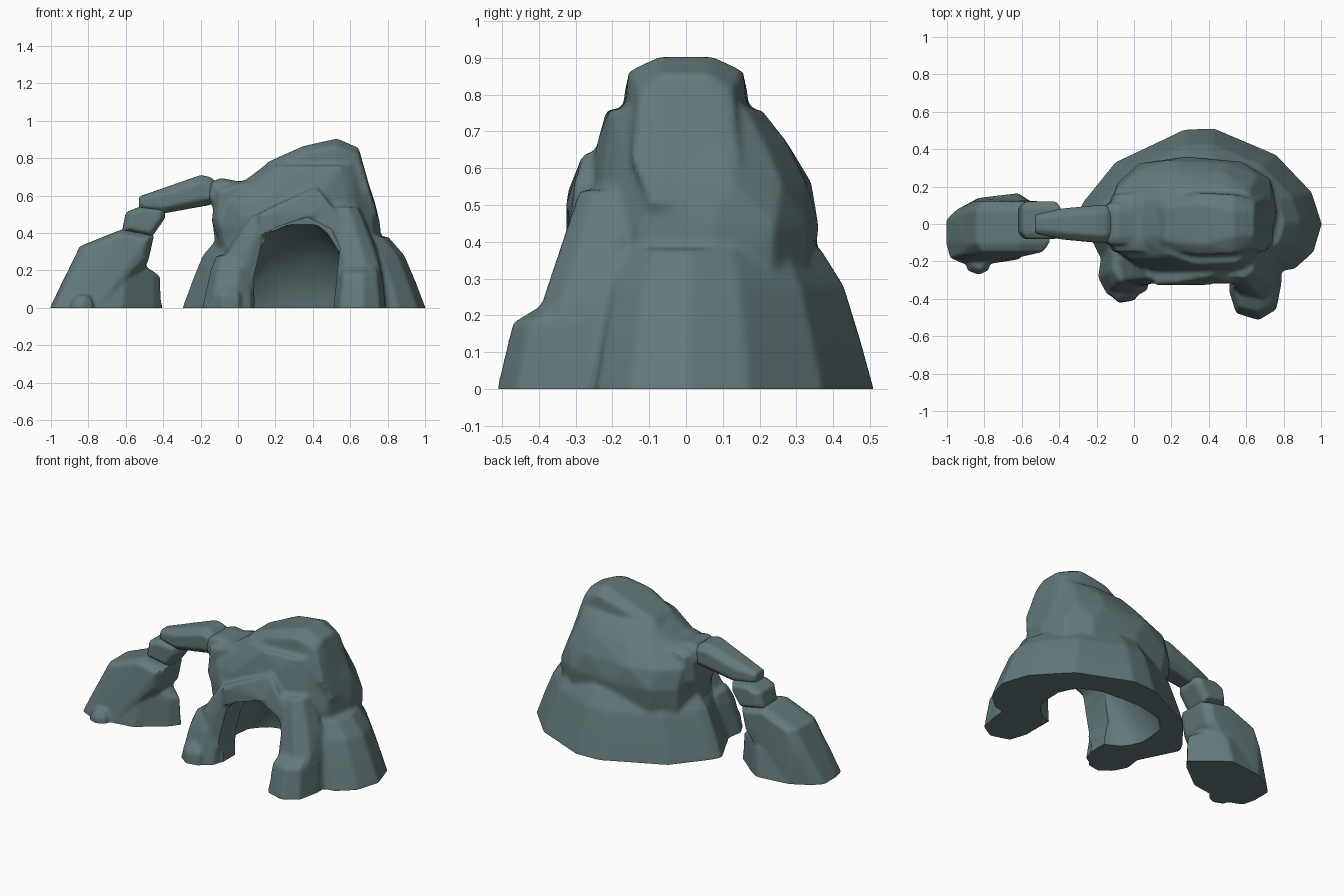
import bpy, bmesh, math, random

if "Cube" in bpy.data.objects:
    bpy.data.objects.remove(bpy.data.objects["Cube"])

random.seed(4)
stone = bpy.data.materials.new("slate_green_stone")
stone.diffuse_color = (0.125, 0.19, 0.197, 1)
stone.use_nodes = True
stone.node_tree.nodes["Principled BSDF"].inputs["Base Color"].default_value = stone.diffuse_color


def ring(z, x0, x1, y0, y1, n=10, jit=0.03):
    """Rough boxy ring of points filling a rectangle at height z."""
    pts = []
    off = random.uniform(0, 0.3)
    for i in range(n):
        a = 2 * math.pi * i / n + off
        c, s = math.cos(a), math.sin(a)
        k = random.uniform(1 - jit, 1 + jit)
        u = math.copysign(abs(c) ** 0.75, c) * k
        v = math.copysign(abs(s) ** 0.75, s) * k
        pts.append(((x0 + x1) / 2 + u * (x1 - x0) / 2, (y0 + y1) / 2 + v * (y1 - y0) / 2, z))
    return pts


def outline(poly, z, centre=(0, 0), k=1.0):
    """Plan outline scaled about a centre at height z."""
    return [(centre[0] + (x - centre[0]) * k, centre[1] + (y - centre[1]) * k, z) for x, y in poly]


def slab(poly, y0, y1, inset=0.82):
    """Front-view polygon given depth, with chamfered front and back."""
    cx = sum(p[0] for p in poly) / len(poly)
    cz = sum(p[1] for p in poly) / len(poly)
    m, h = (y0 + y1) / 2, (y1 - y0) / 2
    pts = []
    for t, k in ((-1, inset), (-0.65, 1), (0.65, 1), (1, inset)):
        pts += [(cx + (x - cx) * k, m + t * h, cz + (z - cz) * k) for x, z in poly]
    return pts


def stations(rows):
    """Chamfered sections along x: (x, half width, bottom, top)."""
    pts = []
    for x, w, z0, z1 in rows:
        h = (z1 - z0) * 0.25
        pts += [(x, s * a, z) for s in (-1, 1) for a, z in ((w, z0 + h), (w, z1 - h), (w * 0.6, z0), (w * 0.6, z1))]
    return pts


def lean(pts):
    """Tip the upper part of a brow stone back into the rock."""
    return [(x, y + max(0, z - 0.53) * 0.4, z) for x, y, z in pts]


def make(name, hulls):
    bm = bmesh.new()
    for pts in hulls:
        part = bmesh.new()
        vs = [part.verts.new(p) for p in pts]
        res = bmesh.ops.convex_hull(part, input=vs)
        junk = {g for g in res["geom_interior"] + res["geom_unused"] if isinstance(g, bmesh.types.BMVert)}
        bmesh.ops.delete(part, geom=list(junk), context='VERTS')
        bmesh.ops.recalc_face_normals(part, faces=part.faces)
        tmp = bpy.data.meshes.new("tmp")
        part.to_mesh(tmp)
        part.free()
        bm.from_mesh(tmp)
        bpy.data.meshes.remove(tmp)
    me = bpy.data.meshes.new(name)
    bm.to_mesh(me)
    bm.free()
    ob = bpy.data.objects.new(name, me)
    bpy.context.collection.objects.link(ob)
    return ob


def weather(ob, cutters=(), voxel=0.013):
    """Fuse the blocks, soften edges, cut the hollows and trim at the ground."""
    r = ob.modifiers.new("fuse", 'REMESH')
    r.mode, r.voxel_size = 'VOXEL', voxel
    s = ob.modifiers.new("soften", 'SMOOTH')
    s.factor, s.iterations = 0.5, 4
    for c in cutters:
        b = ob.modifiers.new("hollow", 'BOOLEAN')
        b.operation, b.solver, b.object = 'DIFFERENCE', 'EXACT', c
    bpy.context.view_layer.update()
    dg = bpy.context.evaluated_depsgraph_get()
    me = bpy.data.meshes.new_from_object(ob.evaluated_get(dg))
    ob.modifiers.clear()
    bm = bmesh.new()
    bm.from_mesh(me)
    cut = bmesh.ops.bisect_plane(bm, geom=bm.verts[:] + bm.edges[:] + bm.faces[:], plane_co=(0, 0, 0),
                                 plane_no=(0, 0, 1), clear_inner=True)
    rim = [e for e in cut["geom_cut"] if isinstance(e, bmesh.types.BMEdge)]
    bmesh.ops.triangle_fill(bm, edges=rim, use_beauty=True, normal=(0, 0, -1))
    bm.to_mesh(me)
    bm.free()
    ob.data = me
    me.materials.clear()
    me.materials.append(stone)
    bpy.ops.object.select_all(action='DESELECT')
    ob.select_set(True)
    bpy.context.view_layer.objects.active = ob
    bpy.ops.object.shade_smooth_by_angle(angle=math.radians(40))


# Main rock: flared base, body, crest, neck, legs and brow
plan = [(-0.30, 0.06), (-0.27, 0.12), (-0.1, 0.33), (0.1, 0.42), (0.27, 0.505), (0.43, 0.51), (0.6, 0.43),
        (0.76, 0.37), (0.86, 0.25), (0.95, 0.17), (1.005, 0), (0.96, -0.15), (0.86, -0.24), (0.6, -0.28),
        (0.0, -0.28), (-0.17, -0.2)]
mid = (0.34, 0.03)
base = (outline(plan, -0.06) + outline(plan, 0) + outline(plan, 0.14, mid, 0.92)
        + outline(plan, 0.28, mid, 0.83) + outline(plan, 0.38, mid, 0.70))
body = (ring(0.2, -0.1, 0.78, -0.27, 0.34, 12) + ring(0.44, -0.14, 0.77, -0.27, 0.355, 12)
        + ring(0.56, -0.11, 0.735, -0.26, 0.345, 12) + ring(0.67, 0.02, 0.70, -0.245, 0.28, 12)
        + ring(0.76, 0.14, 0.67, -0.22, 0.21, 10))
crest = []
for x, w, wt, top in ((0.09, 0.12, 0.08, 0.69), (0.16, 0.135, 0.09, 0.78), (0.35, 0.165, 0.11, 0.865),
                      (0.53, 0.155, 0.07, 0.905), (0.645, 0.125, 0.06, 0.855)):
    for s in (-1, 1):
        crest += [(x, s * wt, top), (x, s * w, top - 0.04), (x + (0.06 if x > 0.6 else 0), s * (w + 0.02), 0.62)]
crest += [(0.745, -0.1, 0.5), (0.745, 0.1, 0.5), (0.2, -0.16, 0.45), (0.2, 0.16, 0.45)]
neck = slab([(-0.14, 0.46), (-0.1, 0.36), (0.25, 0.35), (0.25, 0.72), (0.1, 0.69), (0.0, 0.675), (-0.12, 0.64)],
            -0.15, 0.16, 0.85)
knuckle = slab([(-0.17, 0.6), (-0.13, 0.53), (0.02, 0.5), (0.08, 0.66), (-0.09, 0.695), (-0.15, 0.67)], -0.11, 0.11)
right_foot = (ring(-0.06, 0.51, 0.79, -0.51, -0.15, 8) + ring(0, 0.51, 0.79, -0.51, -0.15, 8)
              + ring(0.18, 0.53, 0.77, -0.475, -0.15, 8) + ring(0.22, 0.54, 0.75, -0.41, -0.15, 8))
right_leg = (ring(0, 0.5, 0.80, -0.41, -0.1, 8) + ring(0.22, 0.53, 0.77, -0.40, -0.1, 8)
             + ring(0.35, 0.53, 0.73, -0.33, -0.1, 8) + ring(0.54, 0.47, 0.65, -0.29, -0.1, 8))
left_foot = (ring(-0.06, -0.19, 0.09, -0.40, -0.1, 8) + ring(0, -0.19, 0.09, -0.40, -0.1, 8)
             + ring(0.2, -0.15, 0.09, -0.35, -0.1, 8) + ring(0.28, -0.12, 0.07, -0.31, -0.1, 8))
left_boulder = ring(-0.06, -0.14, 0.03, -0.43, -0.2, 7) + ring(0.07, -0.14, 0.03, -0.42, -0.2, 7) \
    + ring(0.12, -0.1, 0.01, -0.38, -0.2, 7)
left_leg = (ring(0.1, -0.13, 0.12, -0.34, -0.05, 8) + ring(0.3, -0.07, 0.15, -0.33, -0.05, 8)
            + ring(0.49, 0.05, 0.2, -0.31, -0.05, 8))
brow_left = lean(slab([(0.12, 0.38), (0.1, 0.5), (0.2, 0.55), (0.42, 0.65), (0.43, 0.5), (0.3, 0.45)],
                      -0.325, -0.05, 0.94))
brow_right = lean(slab([(0.36, 0.48), (0.42, 0.65), (0.47, 0.59), (0.62, 0.38), (0.55, 0.36)], -0.32, -0.05, 0.94))
rock = make("cave_rock", [base, body, crest, neck, knuckle, right_foot, right_leg, left_foot, left_boulder,
                          left_leg, brow_left, brow_right])

# Hollow of the cave: arched mouth and a wider domed chamber open below
mouth = [(0.10, -0.1), (0.08, 0.15), (0.13, 0.36), (0.2, 0.43), (0.37, 0.485), (0.5, 0.42), (0.545, 0.32), (0.50, -0.1)]
mouth_cut = make("mouth_cutter", [[(x, y, z) for y in (-0.7, -0.1) for x, z in mouth]])
chamber_cut = make("chamber_cutter", [
    ring(-0.1, -0.09, 0.71, -0.19, 0.33, 12, 0) + ring(0.08, -0.05, 0.67, -0.19, 0.30, 12, 0)
    + ring(0.25, 0.04, 0.60, -0.18, 0.22, 10, 0) + ring(0.40, 0.16, 0.49, -0.17, 0.04, 8, 0)
    + [(0.3, -0.14, 0.46), (0.4, -0.14, 0.46)]])
mouth_cut.hide_render = chamber_cut.hide_render = True
weather(rock, (mouth_cut, chamber_cut))
bpy.data.objects.remove(mouth_cut)
bpy.data.objects.remove(chamber_cut)

# Far foot of the natural arch
foot_plan = [(-1.005, 0.02), (-0.95, 0.075), (-0.83, 0.14), (-0.62, 0.165), (-0.55, 0.12), (-0.405, 0.0),
             (-0.45, -0.06), (-0.62, -0.19), (-0.75, -0.21), (-0.92, -0.21), (-0.985, -0.18), (-1.005, -0.1)]
foot_low = (outline(foot_plan, -0.06) + outline(foot_plan, 0)
            + outline(foot_plan, 0.17, (-0.47, -0.02), 0.85) + ring(0.23, -0.85, -0.50, -0.14, 0.1))
foot_high = slab([(-0.845, 0.33), (-0.68, 0.35), (-0.62, 0.42), (-0.45, 0.385), (-0.48, 0.25), (-0.6, 0.1),
                  (-0.9, 0.2)], -0.15, 0.12, 0.82) + outline([p for p in foot_plan if p[0] < -0.7], 0)
pebble = ring(-0.06, -0.91, -0.76, -0.275, -0.1, 7) + ring(0.03, -0.9, -0.77, -0.27, -0.1, 7) \
    + ring(0.07, -0.87, -0.79, -0.24, -0.1, 7)
weather(make("arch_foot", [foot_low, foot_high, pebble]), voxel=0.011)

# Stones bridging the arch
cap = slab([(-0.62, 0.41), (-0.6, 0.51), (-0.53, 0.54), (-0.39, 0.53), (-0.39, 0.48), (-0.46, 0.38)],
           -0.08, 0.12, 0.75)
weather(make("arch_capstone", [cap]), voxel=0.009)
span = stations([(-0.53, 0.05, 0.53, 0.595), (-0.40, 0.08, 0.505, 0.63), (-0.36, 0.085, 0.515, 0.65),
                 (-0.2, 0.1, 0.55, 0.71), (-0.15, 0.1, 0.55, 0.70), (-0.11, 0.08, 0.57, 0.67)])
weather(make("arch_span", [span]), voxel=0.009)
